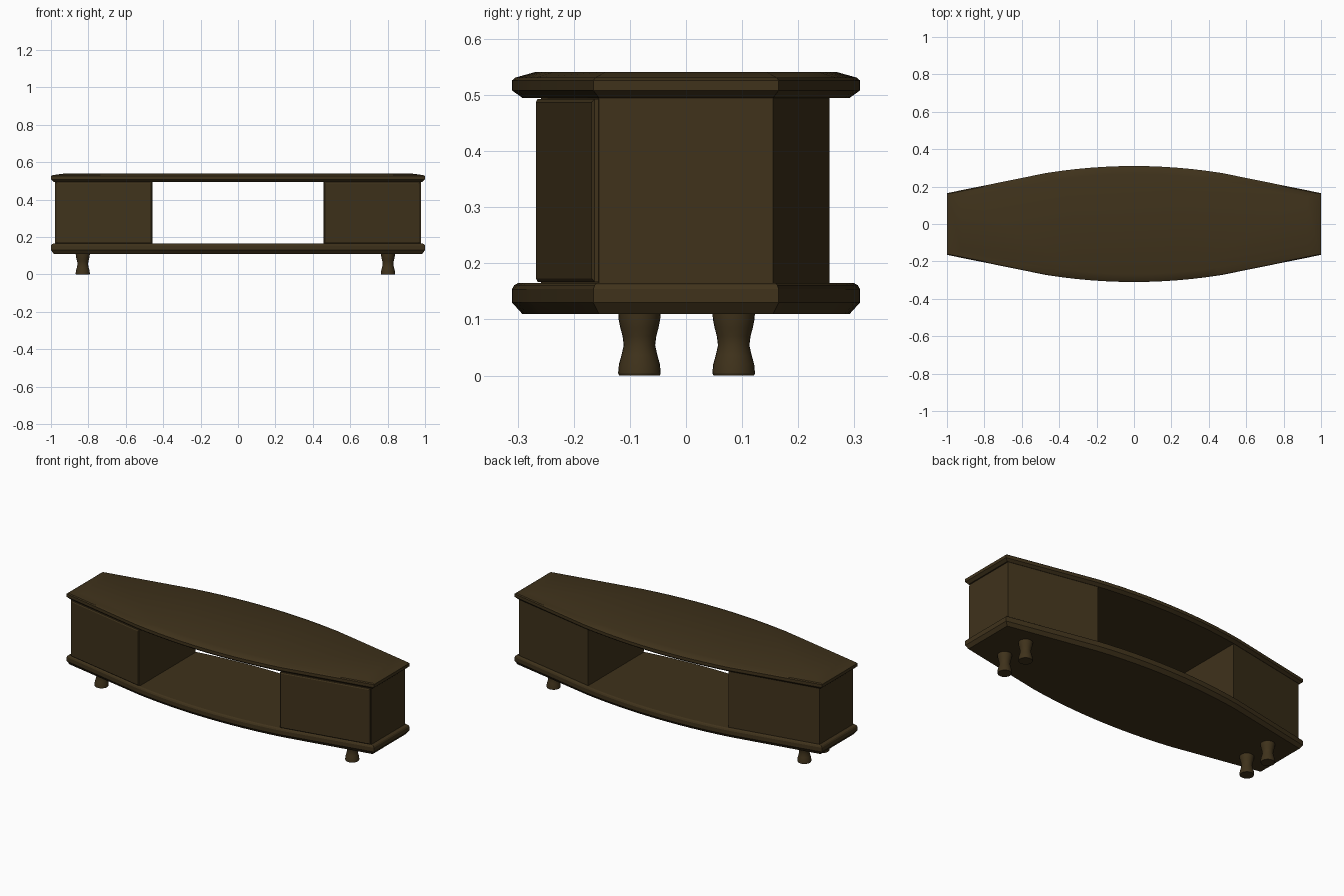
import bpy, bmesh, math

if "Cube" in bpy.data.objects:
    bpy.data.objects.remove(bpy.data.objects["Cube"])

wood = bpy.data.materials.new("dark_wood")
wood.diffuse_color = (0.05, 0.032, 0.011, 1)
wood.use_nodes = True
wood.node_tree.nodes["Principled BSDF"].inputs["Base Color"].default_value = wood.diffuse_color


def finish(name, bm, smooth=True):
    bmesh.ops.recalc_face_normals(bm, faces=bm.faces)
    mesh = bpy.data.meshes.new(name)
    bm.to_mesh(mesh)
    bm.free()
    mesh.materials.append(wood)
    ob = bpy.data.objects.new(name, mesh)
    bpy.context.collection.objects.link(ob)
    if smooth:
        bpy.ops.object.select_all(action='DESELECT')
        ob.select_set(True)
        bpy.context.view_layer.objects.active = ob
        bpy.ops.object.shade_smooth_by_angle(angle=math.radians(25))
    return ob


def loft(name, rings, smooth=True):
    """Skin a stack of equal-length point rings and cap both ends."""
    bm = bmesh.new()
    loops = [[bm.verts.new(p) for p in ring] for ring in rings]
    n = len(loops[0])
    for a, b in zip(loops, loops[1:]):
        for i in range(n):
            j = (i + 1) % n
            bm.faces.new((a[i], a[j], b[j], b[i]))
    bm.faces.new(loops[0][::-1])
    bm.faces.new(loops[-1])
    return finish(name, bm, smooth)


# Boat-shaped board outline: straight tapered ends, bowed middle
bow = [-0.47 + 0.94 * i / 12 for i in range(13)]
front = [(-1, -0.165)] + [(x, -(0.31 - 0.17 * x * x)) for x in bow] + [(1, -0.165)]
outline = front + [(-x, -y) for x, y in front]


def board(name, profile):
    rings = []
    for z, dx, dy in profile:
        rings.append([(x * (1 - dx), y * (1 - dy / 0.31), z) for x, y in outline])
    loft(name, rings)


board("base_board", [(0.11, 0.015, 0.018), (0.13, 0, 0), (0.154, 0, 0),
                     (0.161, 0.004, 0.004), (0.165, 0.012, 0.011)])
board("top_board", [(0.495, 0.015, 0.018), (0.508, 0, 0), (0.526, 0, 0),
                    (0.531, 0.008, 0.006), (0.541, 0.08, 0.042)])

# Tapered cabinets with thin front doors
for s, side in ((-1, "left"), (1, "right")):
    plan = [(0.457, -0.258), (0.978, -0.155), (0.978, 0.155), (0.457, 0.256)]
    loft(side + "_cabinet", [[(s * x, y, z) for x, y in plan] for z in (0.163, 0.497)], False)

    rings = []
    for inset, out in ((0, -0.003), (0, 0.007), (0.006, 0.011)):
        xa, xb = 0.459 + inset, 0.974 - inset
        za, zb = 0.167 + inset, 0.493 - inset
        ya, yb = [-0.258 + (x - 0.457) * 0.1977 - out for x in (xa, xb)]
        rings.append([(s * xa, ya, za), (s * xb, yb, za),
                      (s * xb, yb, zb), (s * xa, ya, zb)])
    loft(side + "_door", rings, False)

# Turned hourglass legs
leg = [(0, 0.036), (0.004, 0.038), (0.02, 0.0365), (0.036, 0.032), (0.054, 0.028),
       (0.07, 0.030), (0.085, 0.034), (0.1, 0.037), (0.113, 0.038)]
for x, side in ((-0.83, "left"), (0.802, "right")):
    for y, end in ((-0.083, "front"), (0.085, "back")):
        loft(f"{end}_{side}_leg",
             [[(x + r * math.cos(t * math.tau / 24), y + r * math.sin(t * math.tau / 24), z)
               for t in range(24)] for z, r in leg])
